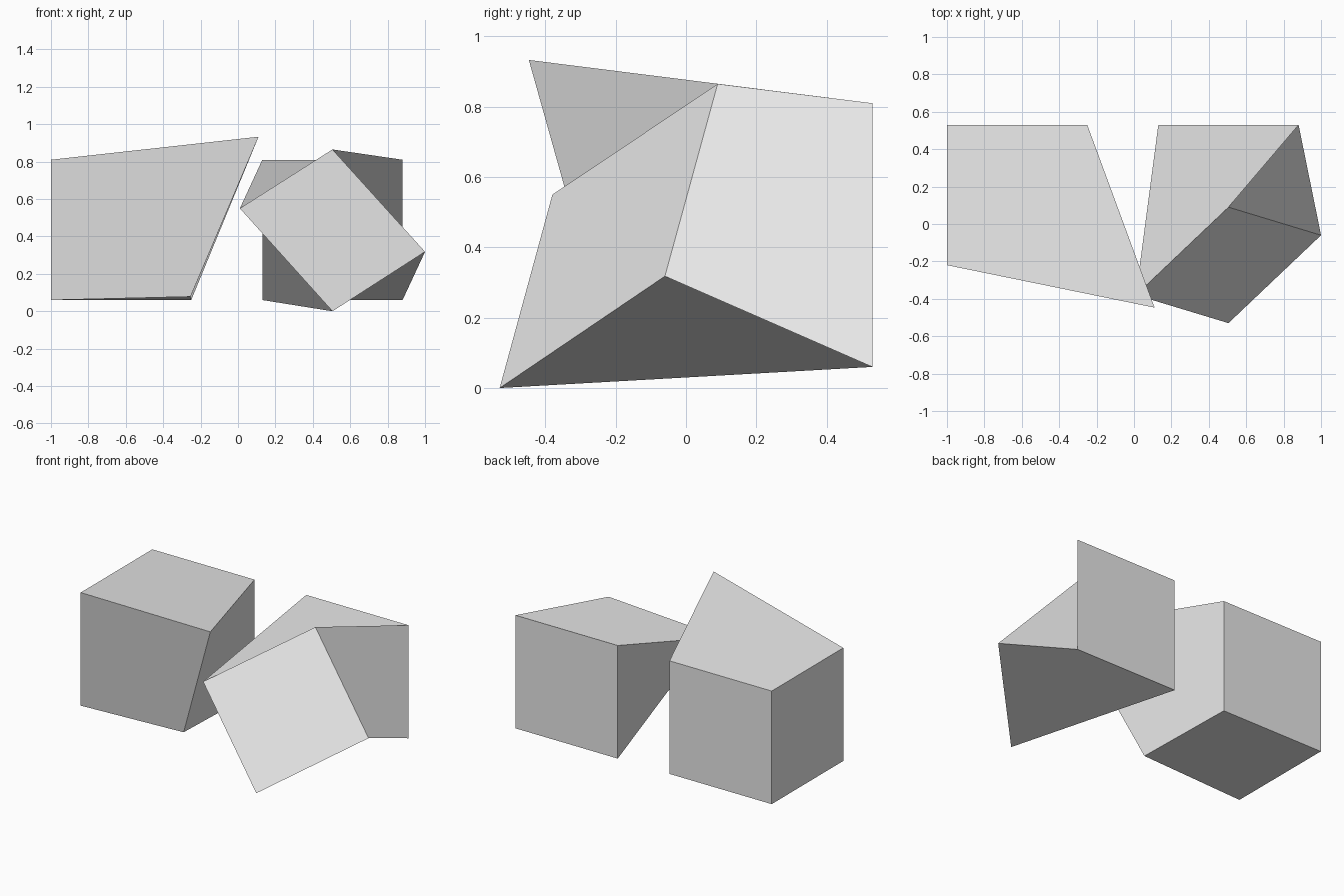
import bpy
from mathutils import Vector

if "Cube" in bpy.data.objects:
    bpy.data.objects.remove(bpy.data.objects["Cube"])

grey = bpy.data.materials.new("light grey")
grey.diffuse_color = (0.8, 0.8, 0.8, 1)
grey.use_nodes = True
grey.node_tree.nodes["Principled BSDF"].inputs["Base Color"].default_value = grey.diffuse_color

SIZE = 0.75      # cube side
BACK_Y = 0.53    # plane of both back faces
BASE_Z = 0.06


def block(name, center_x, moved):
    """Cube whose front corners, keyed by (right, top), are pulled to new places."""
    bpy.ops.mesh.primitive_cube_add(
        size=SIZE, location=(center_x, BACK_Y - SIZE / 2, BASE_Z + SIZE / 2))
    ob = bpy.context.object
    ob.name = name
    ob.data.materials.append(grey)
    for v in ob.data.vertices:
        key = (v.co.x > 0, v.co.z > 0)
        if v.co.y < 0 and key in moved:
            v.co = Vector(moved[key]) - ob.location
    ob.data.update()
    return ob


# left block: the front right edge leans outward
block("leaning_block", -0.625, {
    (True, True): (0.11, -0.447, 0.933),
    (True, False): (-0.254, -0.207, 0.078),
})

# right block: the whole front face is twisted and tilted
block("twisted_block", 0.505, {
    (True, True): (0.505, 0.09, 0.865),
    (True, False): (1.0, -0.06, 0.318),
    (False, False): (0.505, -0.53, 0.0),
    (False, True): (0.01, -0.38, 0.55),
})
